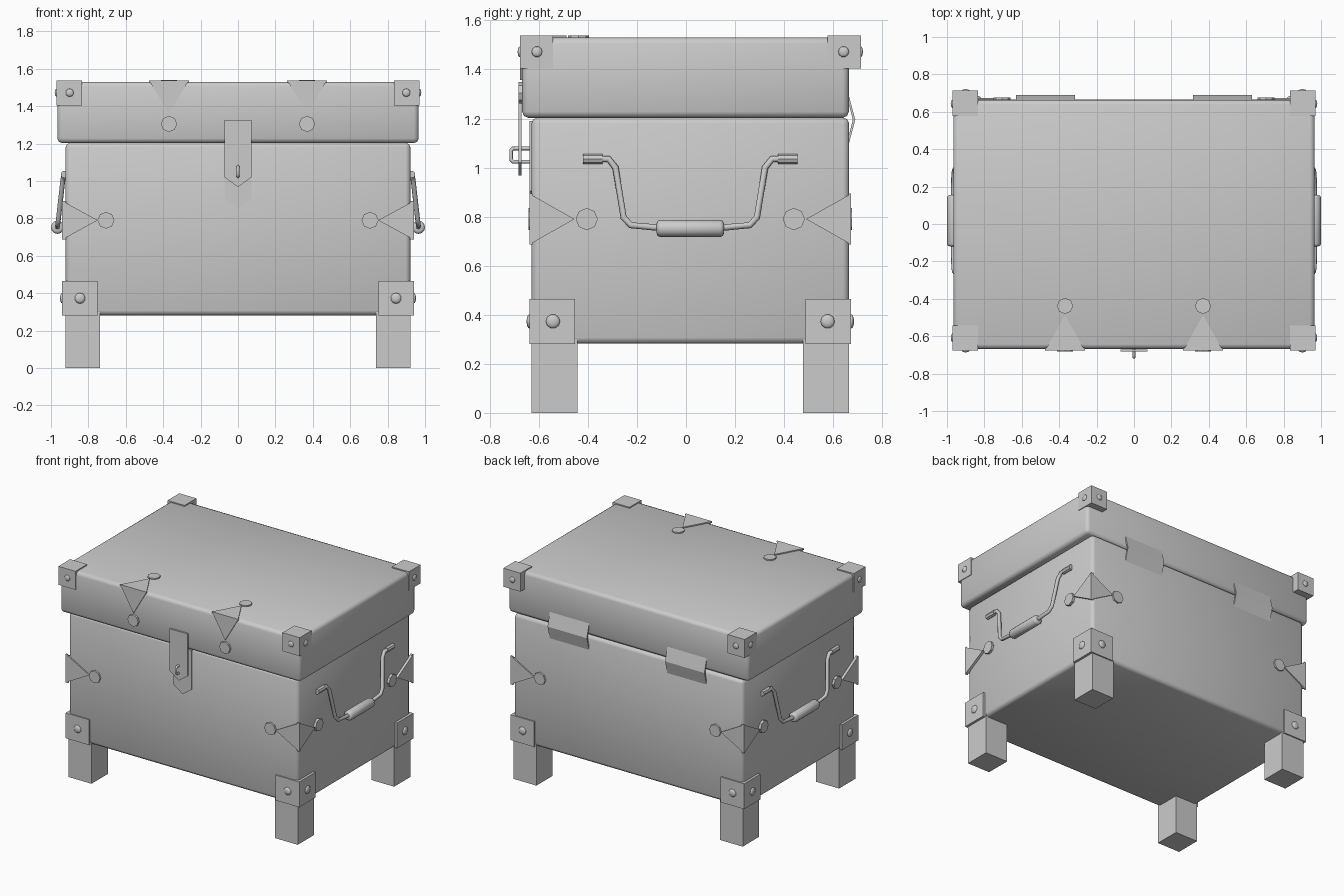
import bpy, bmesh, math
from mathutils import Vector, Matrix

if "Cube" in bpy.data.objects:
    bpy.data.objects.remove(bpy.data.objects["Cube"])

CY = 0.0175  # depth centre of the chest body and its fittings


def make(name, bm, smooth=False, bevel=0.0, segments=2):
    bmesh.ops.recalc_face_normals(bm, faces=bm.faces)
    for f in bm.faces:
        f.smooth = smooth
    me = bpy.data.meshes.new(name)
    bm.to_mesh(me)
    bm.free()
    ob = bpy.data.objects.new(name, me)
    bpy.context.collection.objects.link(ob)
    if bevel:
        m = ob.modifiers.new("bevel", 'BEVEL')
        m.width, m.segments = bevel, segments
        m.limit_method, m.angle_limit = 'ANGLE', math.radians(50)
    return ob


def box(name, a, b, **kw):
    a, b = Vector(a), Vector(b)
    d = b - a
    bm = bmesh.new()
    bmesh.ops.create_cube(bm, size=1, matrix=Matrix.Translation((a + b) / 2)
                          @ Matrix.Diagonal((abs(d.x), abs(d.y), abs(d.z), 1)))
    return make(name, bm, **kw)


def plate(name, pts, push):
    bm = bmesh.new()
    f = bm.faces.new([bm.verts.new(p) for p in pts])
    ext = bmesh.ops.extrude_face_region(bm, geom=[f], use_keep_orig=True)["geom"]
    bmesh.ops.translate(bm, vec=push, verts=[v for v in ext if isinstance(v, bmesh.types.BMVert)])
    return make(name, bm)


def axis_matrix(loc, axis):
    return Matrix.Translation(loc) @ Vector((0, 0, 1)).rotation_difference(Vector(axis)).to_matrix().to_4x4()


def cylinder(name, loc, axis, r, depth, seg=8, **kw):
    bm = bmesh.new()
    bmesh.ops.create_cone(bm, cap_ends=True, segments=seg, radius1=r, radius2=r, depth=depth,
                          matrix=axis_matrix(loc, axis))
    return make(name, bm, **kw)


def rivet(name, loc, axis, r):
    bm = bmesh.new()
    bmesh.ops.create_uvsphere(bm, u_segments=10, v_segments=6, radius=r,
                              matrix=axis_matrix(loc, axis) @ Matrix.Diagonal((1, 1, 0.4, 1)))
    return make(name, bm, smooth=True)


def tube(name, pts, r):
    cu = bpy.data.curves.new(name, 'CURVE')
    cu.dimensions = '3D'
    cu.bevel_depth, cu.bevel_resolution, cu.use_fill_caps = r, 2, True
    sp = cu.splines.new('POLY')
    sp.points.add(len(pts) - 1)
    for p, c in zip(sp.points, pts):
        p.co = (*c, 1)
    ob = bpy.data.objects.new(name, cu)
    bpy.context.collection.objects.link(ob)
    bpy.ops.object.select_all(action='DESELECT')
    ob.select_set(True)
    bpy.context.view_layer.objects.active = ob
    bpy.ops.object.convert(target='MESH')


# chest body and lid
box("chest_body", (-0.922, -0.63, 0.282), (0.922, 0.665, 1.204), smooth=True, bevel=0.025)
box("lid", (-0.966, -0.668, 1.203), (0.966, 0.664, 1.53), smooth=True, bevel=0.025)

for sx in (-1, 1):
    for sy in (-1, 1):
        def P(x, y, z):
            return Vector((sx * x, CY + sy * y, z))
        X, Y = (sx, 0, 0), (0, sy, 0)
        # leg, lower bracket, upper bracket
        box("leg", P(0.738, 0.46, 0), P(0.922, 0.647, 0.3))
        box("lower_bracket", P(0.75, 0.47, 0.281), P(0.94, 0.656, 0.465))
        box("upper_bracket", P(0.834, 0.56, 1.403), P(0.971, 0.695, 1.538))
        # bracket rivets on the side and front/back faces
        rivet("lower_rivet", P(0.94, 0.56, 0.373), X, 0.029)
        rivet("lower_rivet", P(0.845, 0.656, 0.373), Y, 0.029)
        rivet("upper_rivet", P(0.971, 0.625, 1.472), X, 0.022)
        rivet("upper_rivet", P(0.9, 0.695, 1.472), Y, 0.022)
        # pointed corner guards with discs
        plate("corner_guard_side", [P(0.94, 0.656, 0.686), P(0.94, 0.656, 0.894), P(0.94, 0.472, 0.79)],
              (-sx * 0.02, 0, 0))
        plate("corner_guard_face", [P(0.94, 0.656, 0.686), P(0.94, 0.656, 0.894), P(0.75, 0.656, 0.79)],
              (0, -sy * 0.012, 0))
        cylinder("guard_disc_side", P(0.925, 0.422, 0.79), X, 0.045, 0.03)
        cylinder("guard_disc_face", P(0.706, 0.65, 0.79), Y, 0.045, 0.02)

    # lid edge guards wrapping front and top
    cx = sx * 0.369
    plate("lid_guard_front", [(cx - 0.106, -0.676, 1.538), (cx + 0.106, -0.676, 1.538), (cx, -0.676, 1.358)],
          (0, 0.012, 0))
    plate("lid_guard_top", [(cx - 0.106, -0.676, 1.538), (cx + 0.106, -0.676, 1.538), (cx, -0.487, 1.538)],
          (0, 0, -0.012))
    cylinder("lid_disc_front", (cx, -0.672, 1.305), (0, -1, 0), 0.043, 0.02)
    cylinder("lid_disc_top", (cx, -0.438, 1.53), (0, 0, 1), 0.043, 0.018)

    # bent hinge leaves on the back
    hx = sx * 0.473 - 0.158
    prof = [(0.662, 1.3), (0.69, 1.195), (0.662, 1.09), (0.654, 1.09), (0.68, 1.195), (0.654, 1.3)]
    plate("hinge", [(hx, y, z) for y, z in prof], (0.316, 0, 0))

    # side handle: grip, bent arms and mounting sockets
    cylinder("handle_grip", (sx * 0.965, CY, 0.752), (0, 1, 0), 0.035, 0.274, 12, smooth=True, bevel=0.014)
    arm = [(0.932, 0.37, 1.035), (0.932, 0.333, 1.035), (0.937, 0.305, 1.0),
           (0.96, 0.272, 0.797), (0.964, 0.243, 0.765), (0.965, 0.12, 0.754)]
    for sy in (-1, 1):
        tube("handle_arm", [(sx * x, CY + sy * y, z) for x, y, z in arm], 0.013)
        cylinder("handle_socket", (sx * 0.928, CY + sy * 0.397, 1.035), (0, 1, 0), 0.02, 0.08, 8)

# front clasp: pointed body plate, hasp strap and staple
for name, y, top, shoulder, tip in (("clasp_plate", -0.638, 1.19, 0.904, 0.852),
                                    ("clasp_strap", -0.682, 1.326, 1.02, 0.968)):
    plate(name, [(-0.072, y, top), (0.072, y, top), (0.072, y, shoulder), (0, y, tip), (-0.072, y, shoulder)],
          (0, 0.012, 0))
tube("clasp_staple", [(0, -0.625, 1.078), (0, -0.705, 1.078), (0, -0.713, 1.07),
                      (0, -0.713, 1.032), (0, -0.705, 1.024), (0, -0.625, 1.024)], 0.008)
